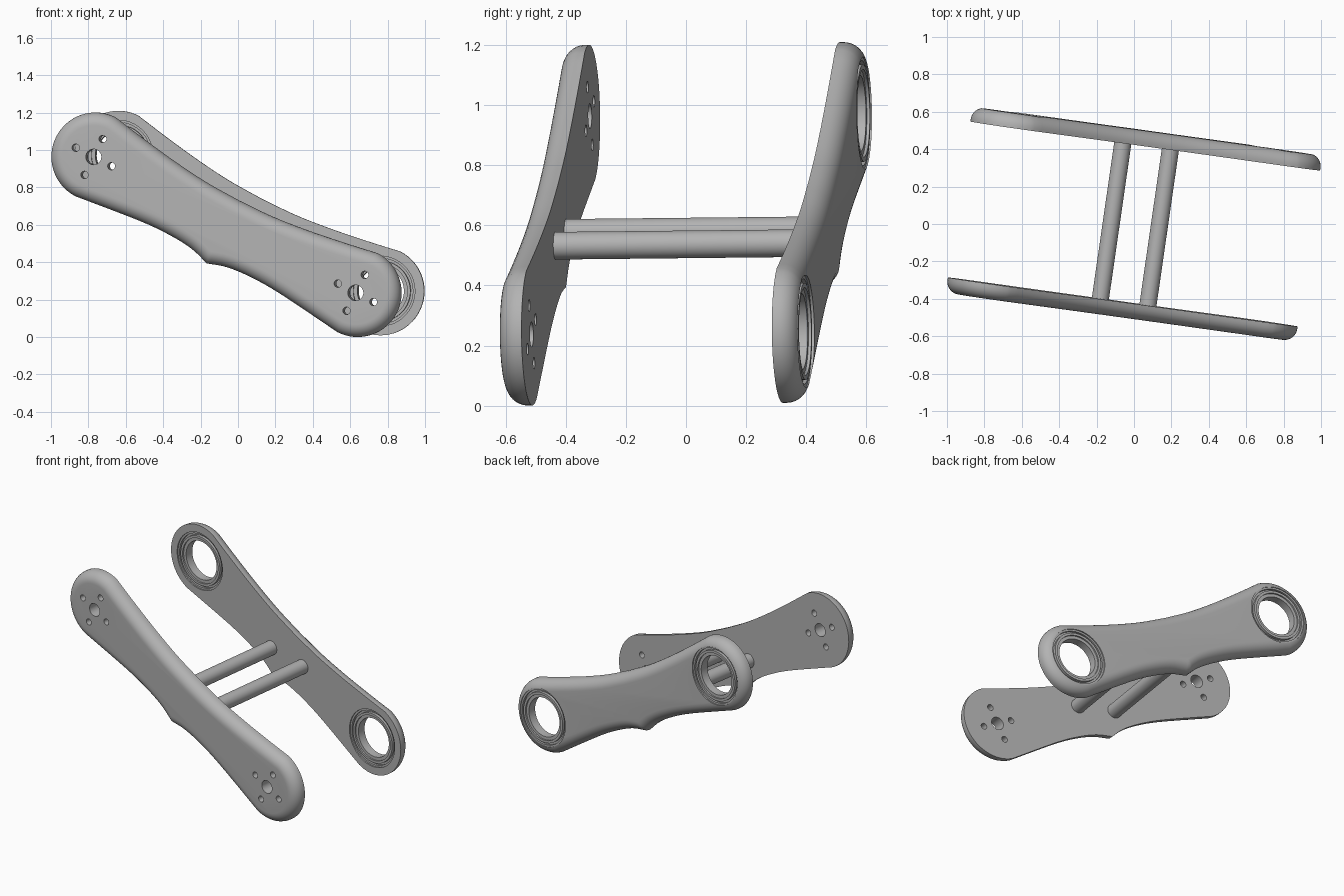
import bpy, bmesh, math
from mathutils import Matrix, Vector

if "Cube" in bpy.data.objects:
    bpy.data.objects.remove(bpy.data.objects["Cube"])

HUB, R = 0.795, 0.237          # hub distance from the middle, end radius
INNER, THICK, FILLET = 0.421, 0.082, 0.068

# arm frame: local x along the arm, y across it, z towards the front
FRAME = (Matrix.Translation((0, 0, 0.605)) @ Matrix.Rotation(math.radians(0.6), 4, 'X')
         @ Matrix.Rotation(math.radians(-8.2), 4, 'Z')
         @ Matrix.Rotation(math.radians(27.1), 4, 'Y') @ Matrix.Rotation(math.radians(90), 4, 'X'))

metal = bpy.data.materials.new("grey_metal")
metal.diffuse_color = (0.45, 0.45, 0.45, 1)
metal.use_nodes = True
metal.node_tree.nodes["Principled BSDF"].inputs["Base Color"].default_value = metal.diffuse_color


def finish(bm, name):
    bmesh.ops.recalc_face_normals(bm, faces=bm.faces)
    me = bpy.data.meshes.new(name)
    bm.to_mesh(me)
    bm.free()
    me.materials.append(metal)
    ob = bpy.data.objects.new(name, me)
    bpy.context.collection.objects.link(ob)
    ob.matrix_world = FRAME
    return ob


def activate(ob):
    bpy.ops.object.select_all(action='DESELECT')
    ob.select_set(True)
    bpy.context.view_layer.objects.active = ob


def smooth(ob):
    activate(ob)
    bpy.ops.object.shade_smooth_by_angle(angle=math.radians(30))


def add_cylinder(bm, x, y, r, z0, z1, seg):
    bmesh.ops.create_cone(bm, cap_ends=True, segments=seg, radius1=r, radius2=r, depth=z1 - z0,
                          matrix=Matrix.Translation((x, y, (z0 + z1) / 2)))


def spline(keys, n):
    """Smooth curve through the key points."""
    k = [Vector(p) for p in keys]
    k = [2 * k[0] - k[1]] + k + [2 * k[-1] - k[-2]]
    out = []
    for a, b, c, d in zip(k, k[1:], k[2:], k[3:]):
        for i in range(n):
            t = i / n
            out.append(0.5 * (2 * b + (c - a) * t + (2 * a - 5 * b + 4 * c - d) * t * t
                              + (3 * b - a - 3 * c + d) * t ** 3))
    return out + [k[-2]]


def outline():
    """Counter-clockwise arm outline: waisted top, pointed middle below."""
    top = spline([(HUB, R), (0.6, 0.203), (0.4, 0.173), (0.2, 0.152), (0, 0.146)], 4)
    low = spline([(0, -0.232), (0.11, -0.2), (0.25, -0.189), (0.43, -0.196), (HUB, -R)], 4)
    cap = [Vector((HUB + R * math.cos(a), R * math.sin(a)))
           for a in (math.pi * (i / 32 - 0.5) for i in range(1, 32))]
    right = low + cap + top
    left = [Vector((-p.x, p.y)) for p in reversed(right[1:-1])]
    return right + left


def inset(pts, d):
    out = []
    for i, p in enumerate(pts):
        a = (p - pts[i - 1]).normalized()
        b = (pts[(i + 1) % len(pts)] - p).normalized()
        na, nb = Vector((-a.y, a.x)), Vector((-b.y, b.x))
        out.append(p + (na + nb) * d / (1 + na.dot(nb)))
    return out


def plate(name, side, holes):
    """Flat inner face, rounded outer rim, drilled with (x, y, radius) holes."""
    pts = outline()
    levels = [(0, 0)]
    for i in range(9):
        a = math.pi / 2 * i / 8
        levels.append((FILLET * (1 - math.cos(a)), THICK - FILLET + FILLET * math.sin(a)))
    bm = bmesh.new()
    rings = [[bm.verts.new((p.x, p.y, side * (INNER + z))) for p in inset(pts, d)]
             for d, z in levels]
    n = len(pts)
    for lo, hi in zip(rings, rings[1:]):
        for i in range(n):
            bm.faces.new((lo[i], lo[(i + 1) % n], hi[(i + 1) % n], hi[i]))
    bm.faces.new(rings[0])
    bm.faces.new(rings[-1])
    ob = finish(bm, name)
    # drill the holes
    bm = bmesh.new()
    for x, y, r in holes:
        add_cylinder(bm, x, y, r, *sorted((side * 0.3, side * 0.6)), 48 if r > 0.1 else 24)
    cutter = finish(bm, "hole_cutter")
    cutter.hide_render = True
    mod = ob.modifiers.new("holes", 'BOOLEAN')
    mod.operation, mod.solver, mod.object = 'DIFFERENCE', 'EXACT', cutter
    activate(ob)
    bpy.ops.object.modifier_apply(modifier=mod.name)
    bpy.data.objects.remove(cutter)
    smooth(ob)


# front arm: a centre hole and four bolt holes at each hub
drill = []
for s in (-1, 1):
    drill.append((s * HUB, 0, 0.042))
    for k in range(4):
        a = k * math.pi / 2
        drill.append((s * HUB + 0.108 * math.cos(a), 0.108 * math.sin(a), 0.02))
plate("front_arm", 1, drill)

# rear arm: a large bearing seat at each hub
plate("rear_arm", -1, [(s * HUB, 0, 0.187) for s in (-1, 1)])

# bearing rings: half section (radius, depth below face), mirrored to both faces
section = [(0.187, 0.008), (0.175, 0.008), (0.175, 0.022), (0.162, 0.022),
           (0.162, 0.004), (0.146, 0.004), (0.146, 0.014), (0.126, 0.014)]
loop = ([(r, INNER + d) for r, d in section]
        + [(r, INNER + THICK - d) for r, d in reversed(section)])
for s, label in ((-1, "left"), (1, "right")):
    bm = bmesh.new()
    seg = 48
    rings = [[bm.verts.new((s * HUB + r * math.cos(2 * math.pi * i / seg),
                            r * math.sin(2 * math.pi * i / seg), -z)) for i in range(seg)]
             for r, z in loop]
    for j, ring in enumerate(rings):
        nxt = rings[(j + 1) % len(rings)]
        for i in range(seg):
            k = (i + 1) % seg
            bm.faces.new((ring[i], ring[k], nxt[k], nxt[i]))
    smooth(finish(bm, label + "_bearing"))

# cross rods joining the arms
for label, x, y in (("upper", -0.096, -0.078), ("lower", 0.152, 0.001)):
    bm = bmesh.new()
    add_cylinder(bm, x, y, 0.046, -INNER - 0.004, INNER + 0.004, 32)
    smooth(finish(bm, label + "_cross_rod"))
